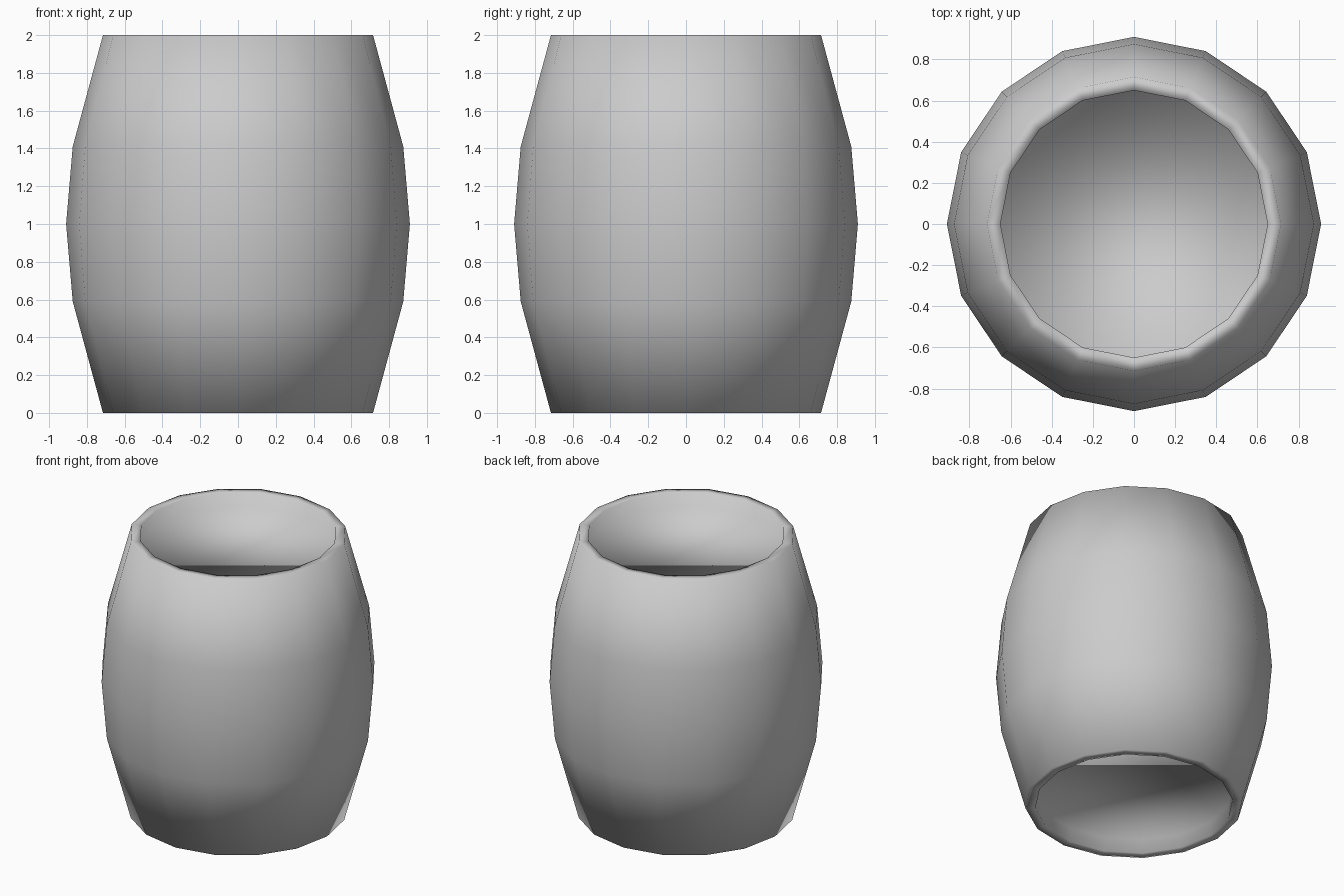
import bpy
import bmesh
import math

SIDES = 16
RECESS = 0.1
RIM_RADIUS = 0.65

default = bpy.data.objects.get("Cube")
if default:
    bpy.data.objects.remove(default, do_unlink=True)

# Plain grey material
grey = bpy.data.materials.new("light_grey")
grey.use_nodes = True
colour = (0.6, 0.6, 0.6, 1)
grey.diffuse_color = colour
grey.node_tree.nodes["Principled BSDF"].inputs["Base Color"].default_value = colour

# Half profile from the recessed end to the belly, mirrored for the other half
half = [(RIM_RADIUS, 1 - RECESS), (RIM_RADIUS, 1), (0.715, 1), (0.875, 0.41)]
profile = [(r, 1 + h) for r, h in half] + [(0.91, 1)]
profile += [(r, 1 - h) for r, h in reversed(half)]

bm = bmesh.new()


def ring(radius, z):
    return [bm.verts.new((radius * math.cos(a), radius * math.sin(a), z))
            for a in (math.tau * i / SIDES for i in range(SIDES))]


# Bulging walls, rims and the recess walls
rings = [ring(r, z) for r, z in profile]
for upper, lower in zip(rings, rings[1:]):
    for i in range(SIDES):
        j = (i + 1) % SIDES
        bm.faces.new((upper[i], lower[i], lower[j], upper[j]))

# Flat recessed ends
bm.faces.new(rings[0])
bm.faces.new(list(reversed(rings[-1])))

for face in bm.faces:
    face.smooth = True
bmesh.ops.recalc_face_normals(bm, faces=bm.faces)

mesh = bpy.data.meshes.new("barrel")
bm.to_mesh(mesh)
bm.free()
mesh.materials.append(grey)
barrel = bpy.data.objects.new("barrel", mesh)
bpy.context.collection.objects.link(barrel)
